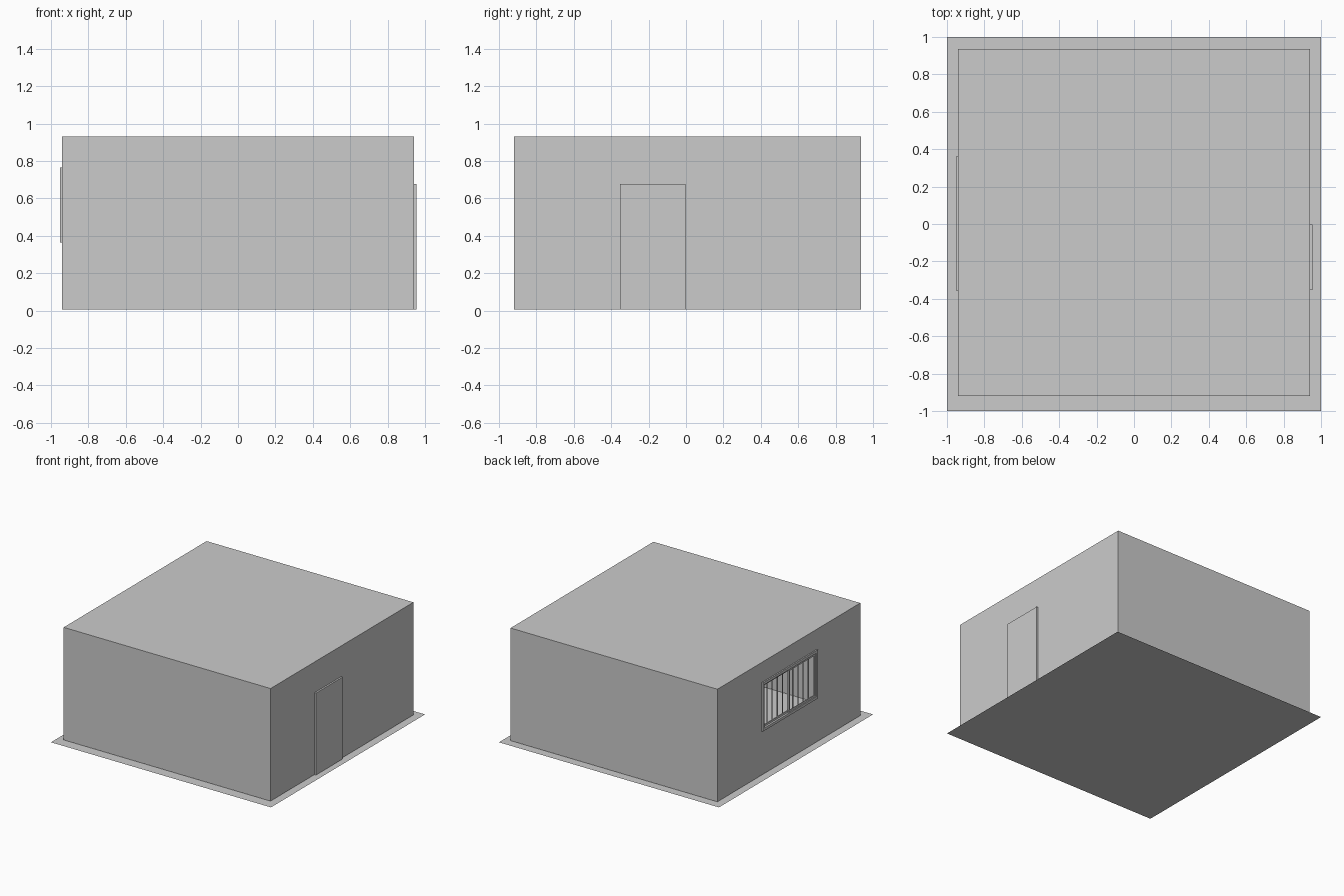
import bpy, bmesh

if "Cube" in bpy.data.objects:
    bpy.data.objects.remove(bpy.data.objects["Cube"])

X0, X1, Y0, Y1, Z0, Z1 = -0.94, 0.94, -0.92, 0.935, 0.005, 0.93   # room shell
WY0, WY1, WZ0, WZ1 = -0.355, 0.36, 0.365, 0.765                   # window


def finish(name, bm):
    mesh = bpy.data.meshes.new(name)
    bm.to_mesh(mesh)
    bm.free()
    ob = bpy.data.objects.new(name, mesh)
    bpy.context.collection.objects.link(ob)
    return ob


def add_box(bm, x0, x1, y0, y1, z0, z1):
    vs = bmesh.ops.create_cube(bm, size=1)["verts"]
    for v in vs:
        v.co.x = x1 if v.co.x > 0 else x0
        v.co.y = y1 if v.co.y > 0 else y0
        v.co.z = z1 if v.co.z > 0 else z0


def boxes(name, items):
    bm = bmesh.new()
    for it in items:
        add_box(bm, *it)
    return finish(name, bm)


def border(x0, x1, y0, y1, z0, z1, w):
    # four bars around a rectangle in the yz plane
    return [(x0, x1, y0, y1, z0, z0 + w), (x0, x1, y0, y1, z1 - w, z1),
            (x0, x1, y0, y0 + w, z0 + w, z1 - w), (x0, x1, y1 - w, y1, z0 + w, z1 - w)]


# ground slab: a single sheet
bm = bmesh.new()
bmesh.ops.create_grid(bm, x_segments=1, y_segments=1, size=1)
finish("floor", bm)

# walls and ceiling: thin shell, open below, with a window hole on the left
bm = bmesh.new()
add_box(bm, X0, X1, Y0, Y1, Z0, Z1)
for axis, cuts in ((1, (WY0, WY1)), (2, (WZ0, WZ1))):
    for c in cuts:
        co, no = [0, 0, 0], [0, 0, 0]
        co[axis], no[axis] = c, 1
        left = [f for f in bm.faces if f.normal.x < -0.9]
        geom = left + list({e for f in left for e in f.edges}) + list({v for f in left for v in f.verts})
        bmesh.ops.bisect_plane(bm, geom=geom, plane_co=co, plane_no=no)
        bm.normal_update()
gone = []
for f in bm.faces:
    c = f.calc_center_median()
    hole = f.normal.x < -0.9 and WY0 < c.y < WY1 and WZ0 < c.z < WZ1
    if hole or f.normal.z < -0.9:
        gone.append(f)
bmesh.ops.delete(bm, geom=gone, context="FACES")
finish("walls_and_ceiling", bm)

# door panel standing proud of the right wall
boxes("door", [(X1 - 0.005, 0.954, -0.352, -0.003, Z0, 0.678)])

# window: outer frame, two sliding sashes and vertical bars
boxes("window_frame", border(-0.951, -0.925, WY0, WY1, WZ0, WZ1, 0.022))
mid = (WY0 + WY1) / 2
a, b, lo, hi = WY0 + 0.022, WY1 - 0.022, WZ0 + 0.022, WZ1 - 0.022
boxes("window_sash_front", border(-0.944, -0.937, a, mid + 0.01, lo, hi, 0.016))
boxes("window_sash_rear", border(-0.936, -0.929, mid - 0.01, b, lo, hi, 0.016))
n = 10
boxes("window_bars", [(-0.928, -0.922, y - 0.003, y + 0.003, lo, hi)
                      for y in (a + (b - a) * i / n for i in range(1, n))])

# flush ceiling lights: two columns of four panels
boxes("ceiling_lights", [(sx * 0.37 - 0.092, sx * 0.37 + 0.092, y - 0.185, y + 0.185, Z1 - 0.004, Z1 - 0.001)
                         for sx in (-1, 1) for y in (-0.56, -0.187, 0.187, 0.56)])
